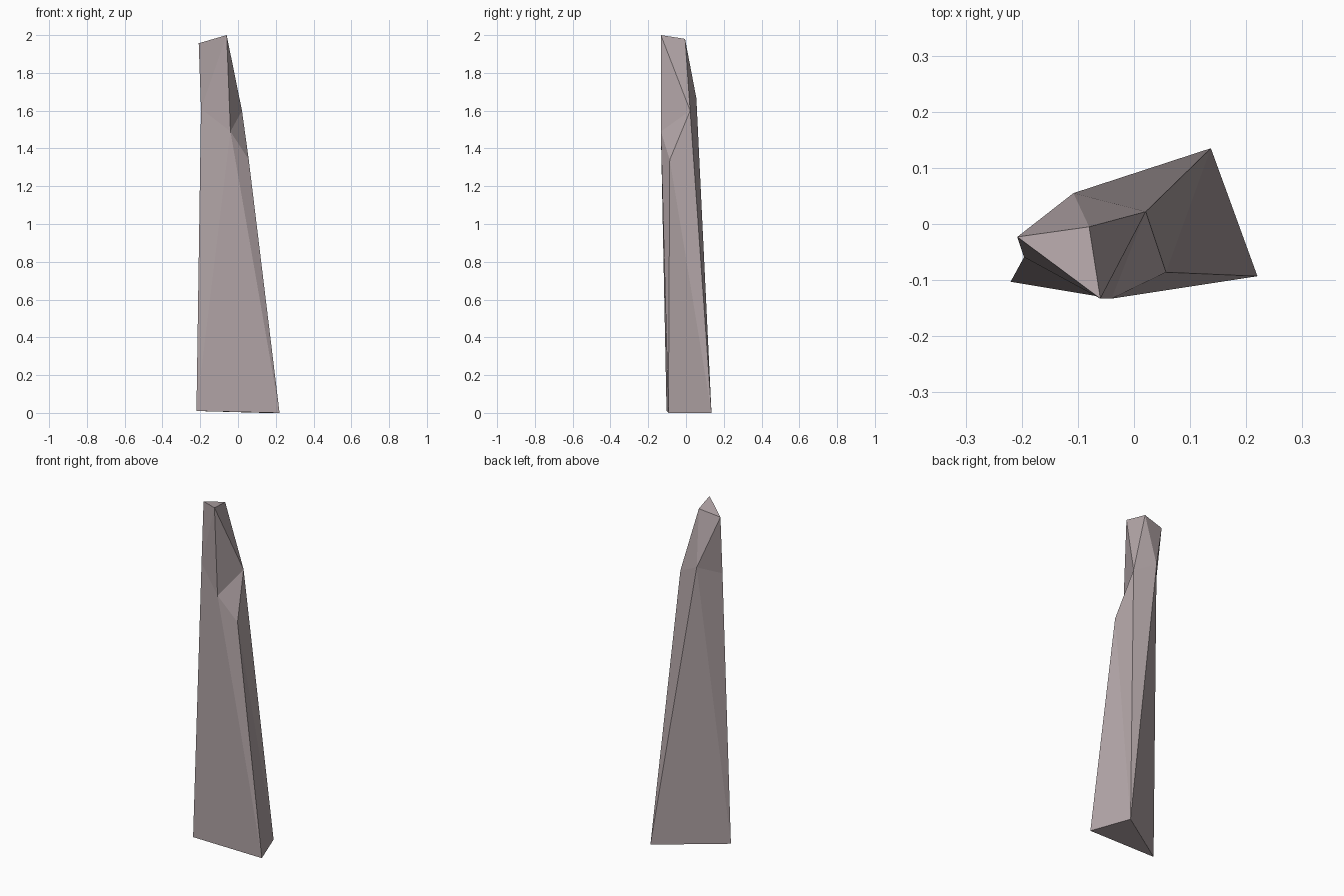
import bpy
import bmesh

if "Cube" in bpy.data.objects:
    bpy.data.objects.remove(bpy.data.objects["Cube"])

# Corner points of the faceted stone shard
points = {
    # triangular base
    "A": (-0.22, -0.103, 0.01), "B": (0.22, -0.093, 0.0), "C": (0.137, 0.135, 0.0),
    # chipped middle ring
    "F": (-0.04, -0.133, 1.49), "G": (0.057, -0.086, 1.34), "H": (0.021, 0.022, 1.6),
    "I": (-0.108, 0.055, 1.665), "J": (-0.196, -0.059, 1.61),
    # slanted tip
    "T": (-0.06, -0.133, 2.0), "U": (-0.208, -0.023, 1.957), "V": (-0.08, -0.005, 1.98),
}

# Facets: base, front, right, back, left, tip
facets = ("ACB ABF AFJ JFT JTU TFH FGH FBG GBC HGC HCI "
          "THV VHI UVI UIJ JIA ICA TVU").split()

bm = bmesh.new()
verts = {name: bm.verts.new(co) for name, co in points.items()}
for facet in facets:
    bm.faces.new([verts[c] for c in facet])
bmesh.ops.recalc_face_normals(bm, faces=bm.faces)

mesh = bpy.data.meshes.new("stone_shard")
bm.to_mesh(mesh)
bm.free()

# Warm grey stone
stone = bpy.data.materials.new("stone")
stone.diffuse_color = (0.45, 0.38, 0.39, 1)
stone.use_nodes = True
stone.node_tree.nodes["Principled BSDF"].inputs["Base Color"].default_value = stone.diffuse_color
mesh.materials.append(stone)
bpy.context.collection.objects.link(bpy.data.objects.new("stone_shard", mesh))
